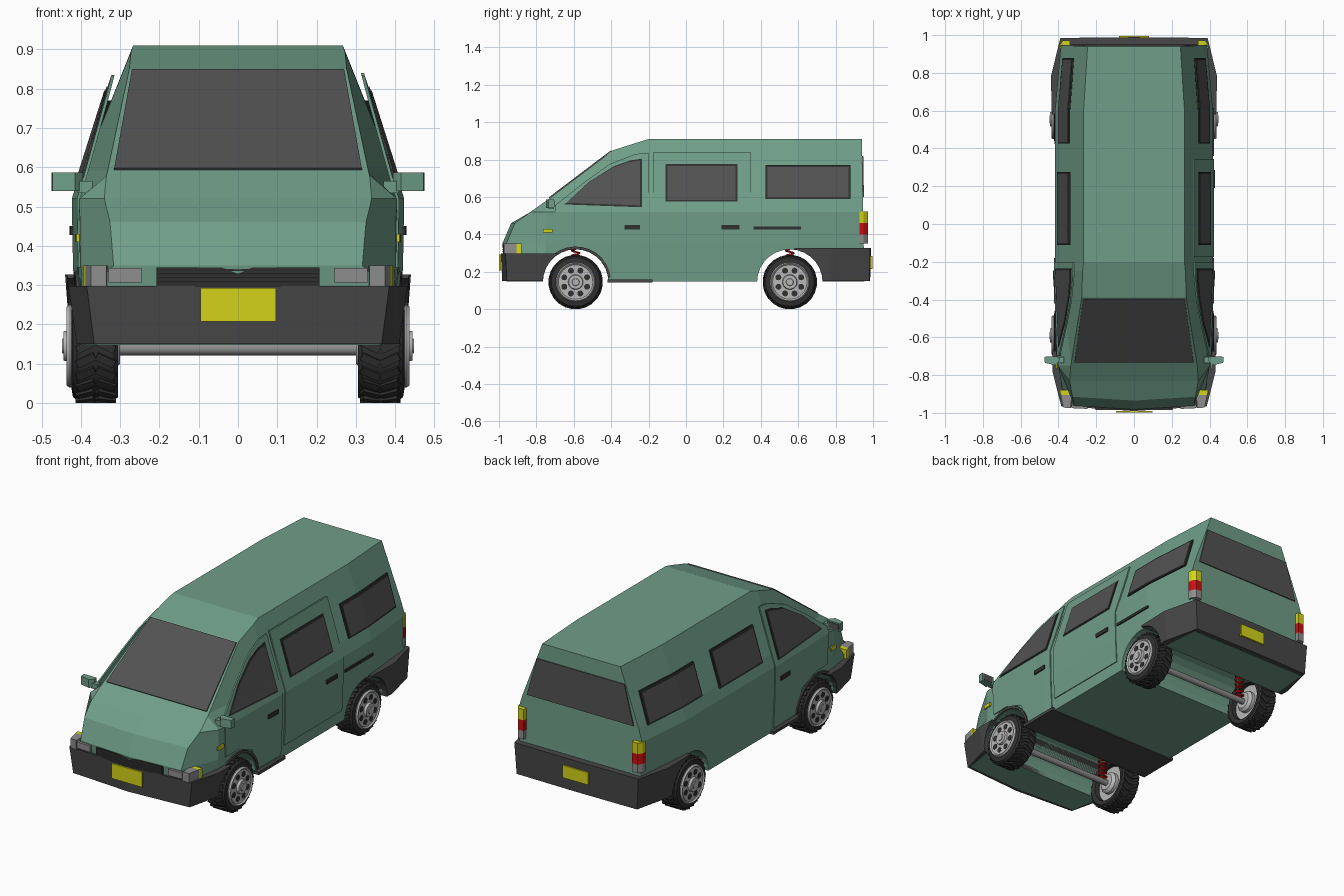
import bpy, bmesh, math
from mathutils import Vector, Matrix
from mathutils.geometry import intersect_point_line

if "Cube" in bpy.data.objects:
    bpy.data.objects.remove(bpy.data.objects["Cube"])


def material(name, r, g, b):
    m = bpy.data.materials.new(name)
    m.diffuse_color = (r, g, b, 1)
    m.use_nodes = True
    m.node_tree.nodes["Principled BSDF"].inputs["Base Color"].default_value = m.diffuse_color
    return m


GREEN = material("green paint", .16, .34, .25)
GLASS = material("dark glass", .085, .085, .085)
PLASTIC = material("bumper plastic", .065, .063, .063)
BLACK = material("black rubber", .03, .03, .03)
YELLOW = material("yellow", .65, .65, .01)
RED = material("red", .6, .005, .005)
SILVER = material("silver", .48, .48, .48)
LAMP = material("lamp grey", .27, .27, .27)


def finish(name, bm, mat, recalc=True, smooth=False):
    if recalc:
        bmesh.ops.recalc_face_normals(bm, faces=bm.faces[:])
    me = bpy.data.meshes.new(name)
    bm.to_mesh(me)
    bm.free()
    me.materials.append(mat)
    ob = bpy.data.objects.new(name, me)
    bpy.context.collection.objects.link(ob)
    if smooth:
        bpy.ops.object.select_all(action='DESELECT')
        ob.select_set(True)
        bpy.context.view_layer.objects.active = ob
        bpy.ops.object.shade_smooth_by_angle(angle=math.radians(35))
    return ob


def interp(v, table):
    if v <= table[0][0]:
        return table[0][1]
    for (a, p), (b, q) in zip(table, table[1:]):
        if v <= b:
            return p + (q - p) * (v - a) / (b - a)
    return table[-1][1]


# Body shape: side outline, half width by height, plan taper along y
TOP = [(-.962, .35), (-.915, .46), (-.74, .585), (-.39, .85), (-.2, .91), (.94, .91)]
OUTLINE = [(-.94, .148), (-.955, .30)] + TOP + [(.95, .35), (.955, .148)]
WIDTH = [(.148, .405), (.35, .415), (.52, .418), (.59, .395), (.883, .302), (.91, .293)]
TAPER = [(-.97, .88), (-.75, .965), (-.25, 1), (.6, 1), (.95, .925)]
EDGE = .03


def half(y, z):
    p, d = Vector((y, z, 0)), 9
    for a, b in zip(TOP, TOP[1:]):
        a, b = Vector((*a, 0)), Vector((*b, 0))
        q, t = intersect_point_line(p, a, b)
        q = a.lerp(b, min(1, max(0, t)))
        d = min(d, (p - q).length)
    cut = interp(y, [(-.74, .05), (-.25, .026)])
    return interp(z, WIDTH) * interp(y, TAPER) - cut * max(0, 1 - d / EDGE)


def side_sheet(poly, inset=0):
    """Flat outline in the yz plane, split where the body side bends."""
    bm = bmesh.new()
    f = bm.faces.new([bm.verts.new((0, y, z)) for y, z in poly])
    if inset:
        bmesh.ops.inset_region(bm, faces=[f], thickness=inset, use_boundary=True, use_even_offset=True)
    cuts = [((0, y, 0), (0, 1, 0)) for y in (-.75, -.25, .6)]
    cuts += [((0, 0, z), (0, 0, 1)) for z in (.35, .52, .59)]
    for co, no in cuts:
        bmesh.ops.bisect_plane(bm, geom=bm.verts[:] + bm.edges[:] + bm.faces[:],
                               plane_co=co, plane_no=no, dist=1e-5)
    return bm


def panel(name, poly, off, mat, sides=(1, -1), thick=.008):
    """Thin plate that follows the body side."""
    for s in sides:
        bm = side_sheet(poly)
        inner = bm.verts[:]
        ret = bmesh.ops.extrude_face_region(bm, geom=bm.faces[:], use_keep_orig=True)
        outer = [v for v in ret['geom'] if isinstance(v, bmesh.types.BMVert)]
        for vs, o in ((inner, off - thick), (outer, off)):
            for v in vs:
                v.co.x = s * (half(v.co.y, v.co.z) + o)
        finish(name + ("_right" if s > 0 else "_left"), bm, mat)


def rect(y0, y1, z0, z1):
    return [(y0, z0), (y1, z0), (y1, z1), (y0, z1)]


def shrink(poly, d):
    cy = (min(p[0] for p in poly) + max(p[0] for p in poly)) / 2
    cz = (min(p[1] for p in poly) + max(p[1] for p in poly)) / 2
    hy = max(p[0] for p in poly) - cy
    hz = max(p[1] for p in poly) - cz
    return [(cy + (y - cy) * (1 - d / hy), cz + (z - cz) * (1 - d / hz)) for y, z in poly]


def prism(name, pts, z0, z1, mat, mirror=True, taper=1):
    """Plan outline (x, y) raised from z0 to z1."""
    obs = []
    for s in ((1, -1) if mirror else (1,)):
        bm = bmesh.new()
        lo = [bm.verts.new((s * x * taper, y * (1 + (taper - 1) * .15), z0)) for x, y in pts]
        hi = [bm.verts.new((s * x, y, z1)) for x, y in pts]
        bm.faces.new(lo)
        bm.faces.new(hi)
        for i in range(len(pts)):
            j = (i + 1) % len(pts)
            bm.faces.new((lo[i], lo[j], hi[j], hi[i]))
        obs.append(finish(name, bm, mat))
    return obs[0]


def box(name, x0, x1, y0, y1, z0, z1, mat, mirror=False):
    return prism(name, [(x0, y0), (x1, y0), (x1, y1), (x0, y1)], z0, z1, mat, mirror)


def plate(name, pts, normal, mat, thick=.009):
    bm = bmesh.new()
    n = Vector(normal).normalized()
    a = [bm.verts.new(Vector(p) + n * .006) for p in pts]
    b = [bm.verts.new(v.co - n * thick) for v in a]
    bm.faces.new(a)
    bm.faces.new(b)
    for i in range(len(a)):
        bm.faces.new((a[i - 1], a[i], b[i], b[i - 1]))
    finish(name, bm, mat)


def lathe(name, prof, mat, y, z, s, segs=32, tread=False):
    """Spin (radius, x) points about an axle along x."""
    bm = bmesh.new()
    rings = [[bm.verts.new((s * x, y + r * math.cos(t), z + r * math.sin(t)))
              for t in (2 * math.pi * k / segs for k in range(segs))] for r, x in prof]
    for a, b in zip(rings, rings[1:]):
        for k in range(segs):
            bm.faces.new((a[k - 1], a[k], b[k], b[k - 1]))
    bmesh.ops.remove_doubles(bm, verts=bm.verts[:], dist=1e-5)
    if tread:  # chevron tread blocks
        for k in range(24):
            for side in (-1, 1):
                m = (Matrix.Translation((s * (.362 + side * .025), y, z))
                     @ Matrix.Rotation(2 * math.pi * k / 24, 4, 'X') @ Matrix.Translation((0, 0, .138))
                     @ Matrix.Rotation(side * .45, 4, 'Z') @ Matrix.Diagonal((.05, .02, .013, 1)))
                bmesh.ops.create_cube(bm, size=1, matrix=m)
    return finish(name, bm, mat, smooth=True)


AXLES = (("front", -.59), ("rear", .555))


def cut_arches(ob):
    for _, y in AXLES:
        bm = bmesh.new()
        bmesh.ops.create_cone(bm, cap_ends=True, segments=28, radius1=.175, radius2=.175, depth=2,
                              matrix=Matrix.Translation((0, y, .145)) @ Matrix.Rotation(math.pi / 2, 4, 'Y'))
        cutter = finish("arch_cutter", bm, BLACK)
        cutter.hide_render = True
        mod = ob.modifiers.new("arch", 'BOOLEAN')
        mod.operation, mod.solver, mod.object = 'DIFFERENCE', 'EXACT', cutter
        bpy.context.view_layer.objects.active = ob
        bpy.ops.object.modifier_apply(modifier=mod.name)
        bpy.data.objects.remove(cutter)


# Body shell with a slightly pointed nose
bm = side_sheet(OUTLINE, EDGE)
left = bm.verts[:]
ret = bmesh.ops.extrude_face_region(bm, geom=bm.faces[:], use_keep_orig=True)
right = [v for v in ret['geom'] if isinstance(v, bmesh.types.BMVert)]
for vs, s in ((left, -1), (right, 1)):
    for v in vs:
        v.co.x = s * half(v.co.y, v.co.z)
bmesh.ops.bisect_plane(bm, geom=bm.verts[:] + bm.edges[:] + bm.faces[:], plane_co=(0, 0, 0), plane_no=(1, 0, 0))
for v in bm.verts:
    if abs(v.co.x) < 1e-4 and v.co.y < -.85:
        v.co.y -= .02
cut_arches(finish("body", bm, GREEN))

# Bumpers, sill and front arch lips
fb = [(0, -.99), (.385, -.965), (.432, -.78), (.432, -.6)]
rb = [(.435, .58), (.44, .78), (.39, .985), (0, .989)]
cut_arches(prism("front_bumper", fb + [(-x, y) for x, y in fb[:0:-1]], .15, .298, PLASTIC, False, .95))
cut_arches(prism("rear_bumper", rb + [(-x, y) for x, y in rb[-2::-1]], .15, .327, PLASTIC, False, .97))
box("front_sill", -.424, .424, -.42, -.18, .143, .16, PLASTIC)
arc = [math.radians(a) for a in range(8, 129, 12)]
lip = [(AXLES[0][1] + r * math.cos(a), .145 + r * math.sin(a))
       for r, seq in ((.176, arc), (.19, arc[::-1])) for a in seq]
panel("front_arch_lip", lip, .012, PLASTIC)

# Doors
panel("front_door", [(-.2, .17), (-.2, .835), (-.27, .83), (-.41, .775), (-.55, .675), (-.70, .555),
                     (-.69, .345), (-.58, .345), (-.46, .30), (-.4, .17)], .005, GREEN)
panel("sliding_door", rect(-.175, .345, .215, .84), .005, GREEN, (1,))
panel("front_handle", rect(-.33, -.245, .427, .45), .012, BLACK)
panel("sliding_handle", rect(.19, .285, .427, .45), .012, BLACK, (1,))
panel("sliding_rail", rect(.36, .615, .427, .442), .007, BLACK, (1,))

# Side windows: black frame with glass on it
front_glass = [(-.65, .56), (-.235, .545), (-.235, .805), (-.30, .795), (-.385, .765), (-.52, .68)]
for nm, poly in (("front_window", front_glass), ("middle_window", rect(-.11, .275, .575, .775)),
                 ("rear_window", rect(.425, .88, .59, .77))):
    panel(nm + "_frame", poly, .008, BLACK)
    panel(nm, shrink(poly, .01), .0105, GLASS)

# Windscreen and back glass
lo, hi = (-.73, .593), (-.397, .845)
plate("windscreen", [(-.315, *lo), (.315, *lo), (.27, *hi), (-.27, *hi)], (0, -.604, .797), GLASS)
plate("back_glass", [(-.335, .9455, .60), (.335, .9455, .60), (.275, .9416, .82), (-.275, .9416, .82)],
      (0, 1, .018), GLASS)

# Grille, lamps and number plates
box("grille", -.207, .207, -.979, -.93, .298, .345, BLACK)
for i in range(4):
    z = .305 + i * .0105
    box("grille_slat", -.205, .205, -.984, -.94, z, z + .004, PLASTIC)
prism("headlamp", [(.245, -.979), (.33, -.975), (.33, -.94), (.245, -.94)], .307, .343, LAMP)
prism("corner_lamp", [(.335, -.975), (.374, -.972), (.388, -.905), (.33, -.905)], .297, .35, LAMP)
prism("corner_indicator", [(.388, -.905), (.394, -.88), (.33, -.88), (.33, -.905)], .297, .35, YELLOW)
panel("side_indicator", rect(-.765, -.715, .41, .43), .012, YELLOW)
tail = [(.34, .925), (.34, .972), (.375, .972), (.392, .95), (.394, .928)]
for nm, z0, z1, m in (("reverse_lamp", .352, .40, LAMP), ("brake_lamp", .40, .46, RED),
                      ("tail_indicator", .46, .522, YELLOW)):
    prism(nm, tail, z0, z1, m)
box("front_plate", -.095, .097, -.999, -.99, .207, .292, YELLOW)
box("rear_plate", -.08, .08, .985, .996, .215, .285, YELLOW)

# Door mirrors
prism("mirror_arm", [(.37, -.735), (.41, -.735), (.41, -.705), (.37, -.705)], .535, .565, GREEN)
prism("mirror", [(.395, -.725), (.415, -.748), (.472, -.735), (.475, -.705), (.395, -.705)], .54, .587, GREEN)
box("mirror_glass", .405, .468, -.707, -.702, .547, .581, GLASS, True)

# Wheels, axles and springs
tyre = [(.10, .33), (.105, .31), (.13, .305), (.138, .315), (.138, .41), (.13, .42), (.106, .424), (.10, .40), (.10, .33)]
rim = [(0, .335), (.103, .335), (.106, .428), (.10, .437), (.092, .43), (.04, .43), (.037, .444), (.02, .444),
       (.018, .448), (0, .448)]
for nm, y in AXLES:
    lathe(nm + "_axle", [(0, -.34), (.017, -.34), (.017, .34), (0, .34)], LAMP, y, .138, 1, 16)
    for s in (1, -1):
        lathe(nm + "_tyre", tyre, BLACK, y, .145, s, tread=True)
        lathe(nm + "_rim", rim, SILVER, y, .145, s)
        lathe(nm + "_brake", [(0, .30), (.045, .30), (.06, .315), (.06, .34)], SILVER, y, .145, s, 24)
        for k in range(8):
            a = math.pi * (k + .5) / 4
            lathe(nm + "_rim_hole", [(0, .425), (.016, .425), (.016, .432), (0, .432)], BLACK,
                  y + .066 * math.cos(a), .145 + .066 * math.sin(a), s, 12)
        cu = bpy.data.curves.new(nm + "_spring", 'CURVE')
        cu.dimensions, cu.bevel_depth, cu.bevel_resolution = '3D', .005, 1
        sp = cu.splines.new('POLY')
        sp.points.add(72)
        for i, p in enumerate(sp.points):
            a = i * math.pi / 6
            p.co = (s * .275 + .021 * math.cos(a), y + .021 * math.sin(a), .155 + .165 * i / 72, 1)
        cu.materials.append(RED)
        bpy.context.collection.objects.link(bpy.data.objects.new(nm + "_spring", cu))
